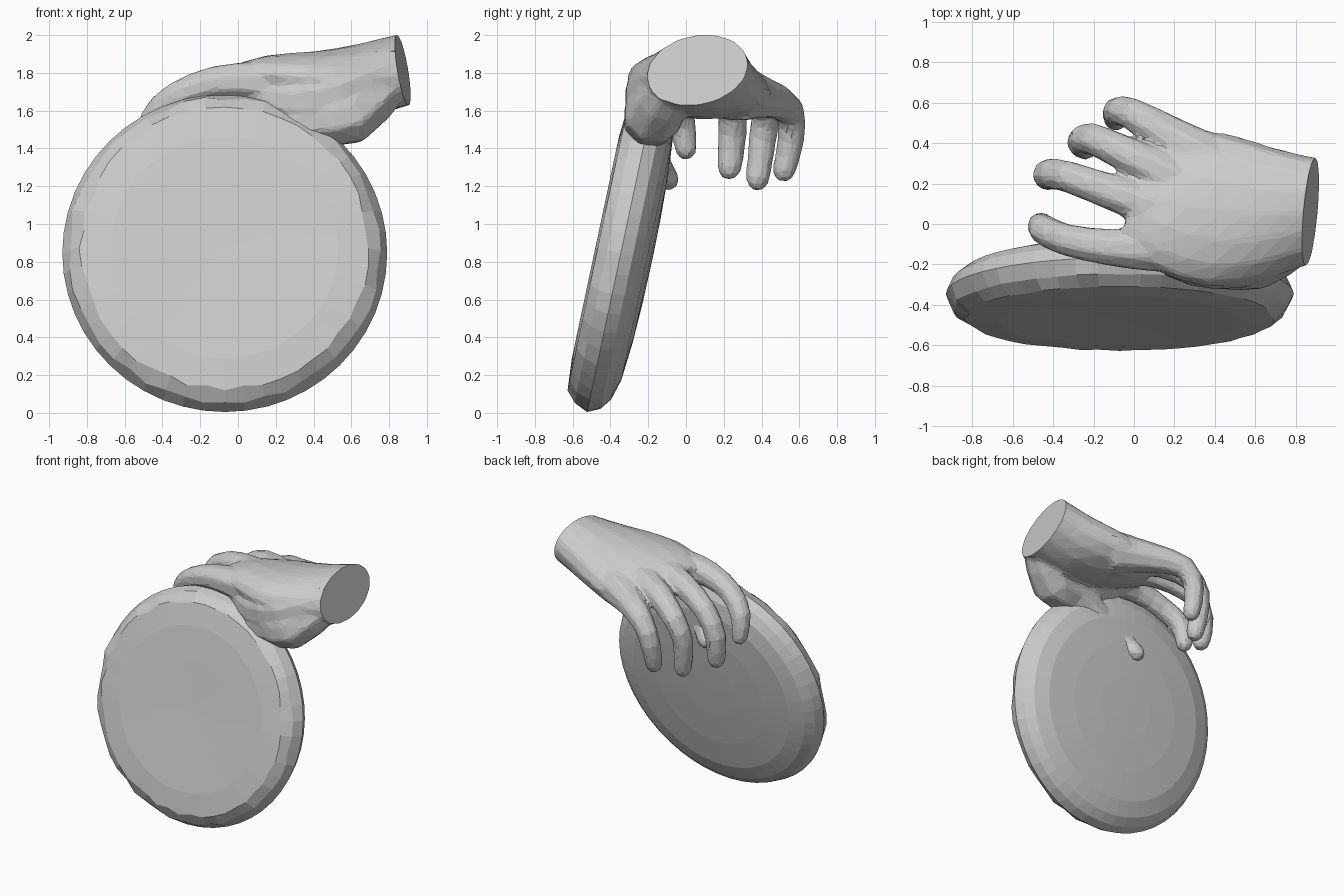
import bpy, bmesh, math, random
from mathutils import Vector

if "Cube" in bpy.data.objects:
    bpy.data.objects.remove(bpy.data.objects["Cube"])

random.seed(4)
TAU = math.tau


def loft(name, rings):
    """Closed skin over a list of equally long rings, capped at both ends."""
    bm = bmesh.new()
    vs = [[bm.verts.new(p) for p in r] for r in rings]
    n = len(rings[0])
    for a, b in zip(vs, vs[1:]):
        for i in range(n):
            j = (i + 1) % n
            bm.faces.new((a[i], a[j], b[j], b[i]))
    bm.faces.new(vs[0])
    bm.faces.new(vs[-1])
    bmesh.ops.recalc_face_normals(bm, faces=bm.faces)
    me = bpy.data.meshes.new(name)
    bm.to_mesh(me)
    bm.free()
    ob = bpy.data.objects.new(name, me)
    bpy.context.collection.objects.link(ob)
    return ob


def smooth_path(keys, steps=2):
    """Catmull-Rom interpolation of equal-length tuples."""
    k = [keys[0]] + list(keys) + [keys[-1]]
    out = []
    for a, b, c, d in zip(k, k[1:], k[2:], k[3:]):
        for s in range(steps):
            t = s / steps
            out.append(tuple(0.5 * (2 * q + (r - p) * t + (2 * p - 5 * q + 4 * r - s4) * t * t
                                    + (3 * q - p - 3 * r + s4) * t ** 3)
                             for p, q, r, s4 in zip(a, b, c, d)))
    return out + [tuple(keys[-1])]


def tube(name, keys, sides=8):
    """Tapered finger along (x, y, z, radius) points with a rounded tip."""
    pts = smooth_path(keys)
    # rounded tip rings
    p, q = Vector(pts[-1][:3]), Vector(pts[-2][:3])
    d, r = (p - q).normalized(), pts[-1][3]
    pts.append((*(p + d * r * 0.6), r * 0.8))
    pts.append((*(p + d * r * 1.0), r * 0.4))
    span = Vector(pts[-1][:3]) - Vector(pts[0][:3])
    side = Vector((-span.y, span.x, 0)).normalized()
    rings = []
    for i, c in enumerate(pts):
        t = Vector(pts[min(i + 1, len(pts) - 1)][:3]) - Vector(pts[max(i - 1, 0)][:3])
        t.normalize()
        u = (side - t * side.dot(t)).normalized()
        v = t.cross(u)
        rings.append([Vector(c[:3]) + (c[3] + 0.005) * (u * math.cos(a) + v * math.sin(a))
                      for a in ((k + 0.5) * TAU / sides for k in range(sides))])
    return loft(name, rings)


def apply_mod(ob, kind, **settings):
    mod = ob.modifiers.new(kind.lower(), kind)
    for key, val in settings.items():
        setattr(mod, key, val)
    bpy.context.view_layer.objects.active = ob
    bpy.ops.object.modifier_apply(modifier=mod.name)


# tilted cushion-like disc, lathed around its leaning axis
tilt = math.radians(12)
centre = Vector((-0.07, -0.34, 0.845))
axis = Vector((0, math.cos(tilt), -math.sin(tilt)))
up = Vector((0, math.sin(tilt), math.cos(tilt)))
profile = [(0.04, -0.135), (0.35, -0.14), (0.6, -0.143), (0.76, -0.13), (0.825, -0.08),
           (0.86, -0.005), (0.83, 0.06), (0.77, 0.105), (0.66, 0.137), (0.45, 0.155),
           (0.22, 0.163), (0.04, 0.165)]
rings = []
for k, (r, h) in enumerate(profile):
    wobble = 0.012 if k in (3, 4) else 0  # uneven front rim
    ring = []
    for i in range(48):
        a = i * TAU / 48
        rr = r + random.uniform(-wobble, wobble)
        ring.append(centre + axis * h + rr * (Vector((1, 0, 0)) * math.cos(a) + up * math.sin(a)))
    rings.append(ring)
loft("disc", rings)

# wrist (overlong, trimmed below) and palm:
# x, y, z, half width, half thickness, yaw, roll, lean
sections = [(1.0, 0.065, 1.835, 0.265, 0.184, 6, 8, 0.19),
            (0.872, 0.06, 1.815, 0.272, 0.189, 6, 7, 0.19),
            (0.66, 0.05, 1.76, 0.33, 0.195, 5, 1, 0.1),
            (0.42, 0.065, 1.735, 0.385, 0.178, 8, -5, 0),
            (0.20, 0.115, 1.735, 0.36, 0.145, 18, -10, 0),
            (0.03, 0.16, 1.735, 0.26, 0.09, 25, -11, 0)]
rings = []
for x, y, z, w, h, yaw, roll, lean in smooth_path(sections):
    yaw, roll = math.radians(yaw), math.radians(roll)
    across = Vector((math.sin(yaw), math.cos(yaw), math.tan(roll))).normalized()
    thick = Vector((-lean, 0, 1)).normalized()
    rings.append([Vector((x, y, z)) + across * w * math.cos(a) + thick * h * math.sin(a)
                  for a in (k * TAU / 16 for k in range(16))])
hand = loft("hand", rings)

# fingers, thumb and the web of flesh above it: x, y, z, radius
digits = {
    "index_finger": [(0.36, -0.12, 1.745, 0.135), (0.1, -0.125, 1.75, 0.112),
                     (-0.12, -0.115, 1.745, 0.092), (-0.33, -0.08, 1.67, 0.078),
                     (-0.45, -0.025, 1.55, 0.071), (-0.46, 0.0, 1.40, 0.057)],
    "middle_finger": [(0.16, 0.06, 1.76, 0.11), (-0.08, 0.145, 1.75, 0.09),
                      (-0.33, 0.235, 1.655, 0.077), (-0.425, 0.245, 1.48, 0.074),
                      (-0.42, 0.23, 1.30, 0.063)],
    "ring_finger": [(0.22, 0.22, 1.735, 0.11), (0.0, 0.325, 1.72, 0.09),
                    (-0.2, 0.42, 1.615, 0.077), (-0.26, 0.405, 1.45, 0.071),
                    (-0.24, 0.38, 1.24, 0.061)],
    "little_finger": [(0.42, 0.28, 1.69, 0.15), (0.2, 0.42, 1.665, 0.105),
                      (-0.01, 0.545, 1.605, 0.078), (-0.085, 0.555, 1.45, 0.069),
                      (-0.09, 0.52, 1.285, 0.059)],
    "thumb": [(0.78, -0.08, 1.74, 0.13), (0.59, -0.175, 1.57, 0.155),
              (0.40, -0.185, 1.55, 0.135), (0.18, -0.18, 1.45, 0.105),
              (-0.02, -0.165, 1.33, 0.08), (-0.10, -0.10, 1.24, 0.062)],
    "thumb_web": [(0.74, -0.07, 1.76, 0.16), (0.52, -0.17, 1.68, 0.155),
                  (0.29, -0.17, 1.65, 0.14), (0.14, -0.14, 1.67, 0.09)],
}
for name, keys in digits.items():
    ob = tube(name, keys)
    apply_mod(hand, 'BOOLEAN', operation='UNION', solver='EXACT', object=ob)
    bpy.data.objects.remove(ob)

# melt the joints together, then return to broad flat facets
apply_mod(hand, 'REMESH', mode='VOXEL', voxel_size=0.016)
apply_mod(hand, 'SMOOTH', factor=0.5, iterations=8)
apply_mod(hand, 'DECIMATE', ratio=0.08)

# slanted flat cut at the wrist
bm = bmesh.new()
bm.from_mesh(hand.data)
bmesh.ops.bisect_plane(bm, geom=bm.verts[:] + bm.edges[:] + bm.faces[:],
                       plane_co=(0.872, 0.06, 1.815), plane_no=(1, -0.11, 0.19),
                       clear_outer=True)
bmesh.ops.holes_fill(bm, edges=[e for e in bm.edges if e.is_boundary], sides=0)
bm.to_mesh(hand.data)
bm.free()
for poly in hand.data.polygons:
    poly.use_smooth = False
